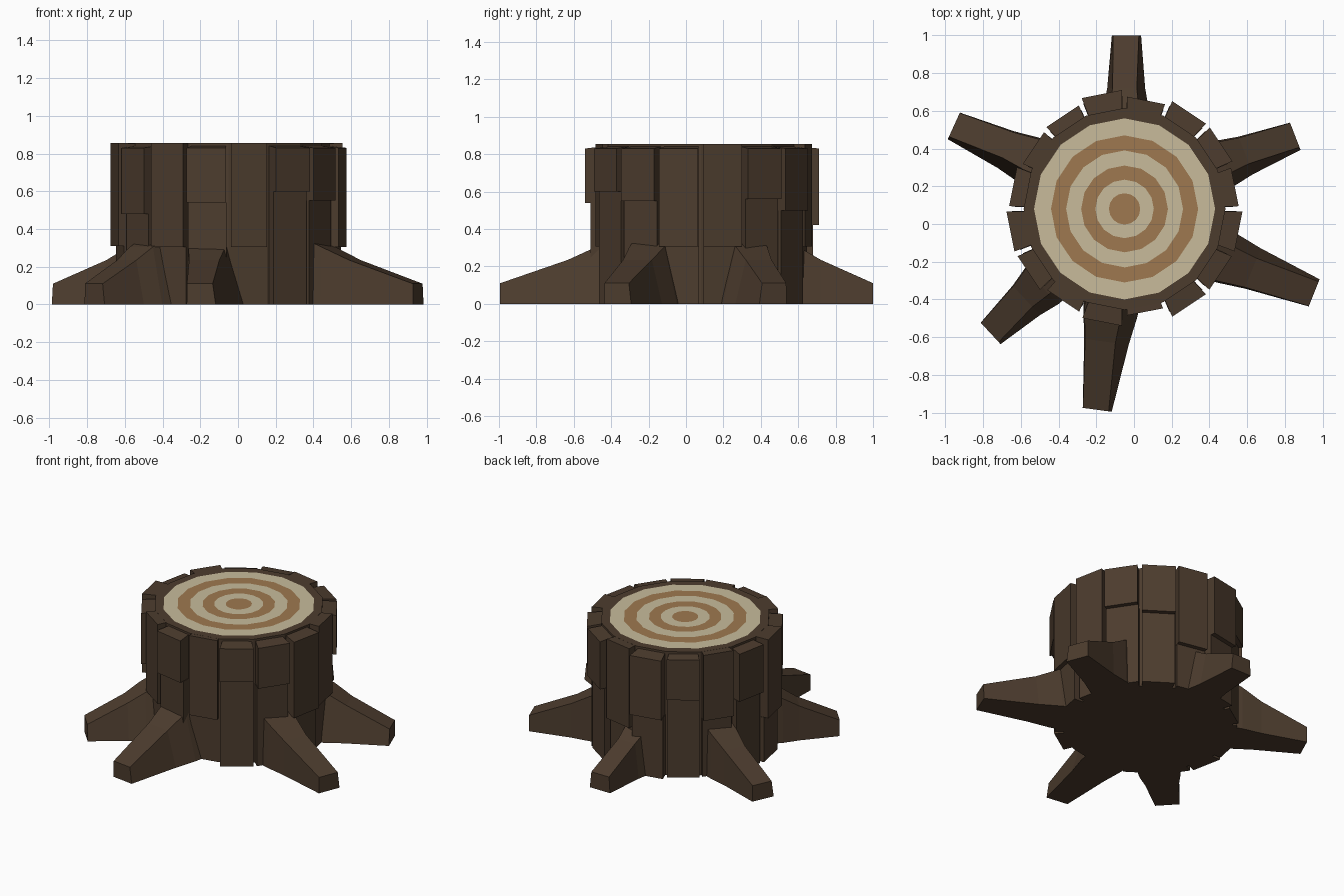
import bpy, bmesh, math
from mathutils import Vector

if "Cube" in bpy.data.objects:
    bpy.data.objects.remove(bpy.data.objects["Cube"])

CX, CY, N, TOP = -0.05, 0.08, 16, 0.855


def material(name, rgb):
    m = bpy.data.materials.new(name)
    m.diffuse_color = (*rgb, 1)
    m.use_nodes = True
    m.node_tree.nodes["Principled BSDF"].inputs["Base Color"].default_value = m.diffuse_color
    return m


BARK = material("dark bark", (0.073, 0.045, 0.027))
CREAM = material("cream wood", (0.58, 0.50, 0.33))
BROWN = material("ring brown", (0.345, 0.19, 0.08))


def finish(name, bm, mats):
    bmesh.ops.recalc_face_normals(bm, faces=bm.faces)
    me = bpy.data.meshes.new(name)
    bm.to_mesh(me)
    bm.free()
    for m in mats:
        me.materials.append(m)
    ob = bpy.data.objects.new(name, me)
    bpy.context.collection.objects.link(ob)
    return ob


def polar(r, deg, z):
    a = math.radians(deg)
    return Vector((CX + r * math.cos(a), CY + r * math.sin(a), z))


def loft(bm, loops):
    """Join equal closed loops into a capped solid."""
    rows = [[bm.verts.new(p) for p in loop] for loop in loops]
    n = len(rows[0])
    for a, b in zip(rows, rows[1:]):
        for i in range(n):
            bm.faces.new((a[i], a[(i + 1) % n], b[(i + 1) % n], b[i]))
    bm.faces.new(rows[0])
    bm.faces.new(rows[-1])


# Trunk core, with growth rings as concentric faces of the cut top
bm = bmesh.new()
levels = [(0.535, 0), (0.535, TOP)] + [(r, TOP) for r in (0.48, 0.39, 0.31, 0.23, 0.155, 0.083)]
rows = [[bm.verts.new(polar(r, i * 360 / N, z)) for i in range(N)] for r, z in levels]
for k, (a, b) in enumerate(zip(rows, rows[1:])):
    for i in range(N):
        f = bm.faces.new((a[i], a[(i + 1) % N], b[(i + 1) % N], b[i]))
        f.material_index = 0 if k < 2 else (1 if k % 2 == 0 else 2)
bm.faces.new(rows[0])
bm.faces.new(rows[-1]).material_index = 2
finish("trunk_core", bm, [BARK, CREAM, BROWN])


def bark_slab(bm, mid, half, r, z0, z1, top_in):
    """Wedge of bark following the trunk, outer top edge at z1."""
    def loop(za, zb):
        return [polar(0.50, mid - half, za), polar(r, mid - half, zb),
                polar(r, mid + half, zb), polar(0.50, mid + half, za)]
    loft(bm, [loop(z0, z0), loop(top_in, z1)])


# Bark planks: outer radius, height of the split, top height
planks = [(0.605, 0.305, TOP), (0.625, 0.56, 0.83), (0.625, 0.50, 0.83), (0.595, 0.305, TOP),
          (0.630, 0.42, 0.83), (0.600, 0.55, 0.83), (0.590, 0.40, TOP), (0.612, 0.50, 0.83),
          (0.626, 0.31, TOP), (0.620, 0.48, 0.83), (0.595, 0.305, TOP), (0.620, 0.54, 0.83),
          (0.565, 0.305, TOP), (0.625, 0.60, 0.83), (0.621, 0.55, 0.83), (0.625, 0.305, 0.83)]
low, up = bmesh.new(), bmesh.new()
for k, (r, split, top) in enumerate(planks):
    mid = (k + 0.5) * 360 / N
    bark_slab(low, mid, 10.2, r - 0.03, 0, split, split)
    bark_slab(up, mid, 9.9, r, split, top, min(top + 0.015, TOP - 0.001))
finish("lower_bark", low, [BARK])
finish("upper_bark", up, [BARK])

# Roots: tip, base at trunk, base width, share of width sloped on left / right side
roots = [((-0.04, 1.00), (-0.042, 0.60), 0.245, 0.14, 0.22),
         ((0.855, 0.465), (0.48, 0.32), 0.26, 0.03, 0.28),
         ((0.955, -0.365), (0.49, -0.18), 0.28, 0.25, 0.03),
         ((-0.195, -0.985), (-0.125, -0.47), 0.29, 0.30, 0.02),
         ((-0.76, -0.58), (-0.49, -0.33), 0.26, 0.28, 0.02),
         ((-0.955, 0.52), (-0.56, 0.34), 0.26, 0.28, 0.03)]
for n, (tip, base, width, sl, sr) in enumerate(roots):
    tip, base = Vector((*tip, 0)), Vector((*base, 0))
    d = tip - base
    left = Vector((-d.y, d.x, 0)).normalized()
    inner = base - d.normalized() * 0.12
    mid = base.lerp(tip, 0.3)
    loops = []
    for p, w, h in ((tip, 0.155, 0.11), (mid, width * 0.82, 0.235),
                    (base, width, 0.305), (inner, width * 1.05, 0.36)):
        e = 0.35 if p is tip else 1
        up_z = Vector((0, 0, h))
        loops.append([p + left * w / 2, p - left * w / 2,
                      p - left * w * (0.5 - sr * e) + up_z,
                      p + left * w * (0.5 - sl * e) + up_z])
    bm = bmesh.new()
    loft(bm, loops)
    finish("root_%d" % (n + 1), bm, [BARK])
